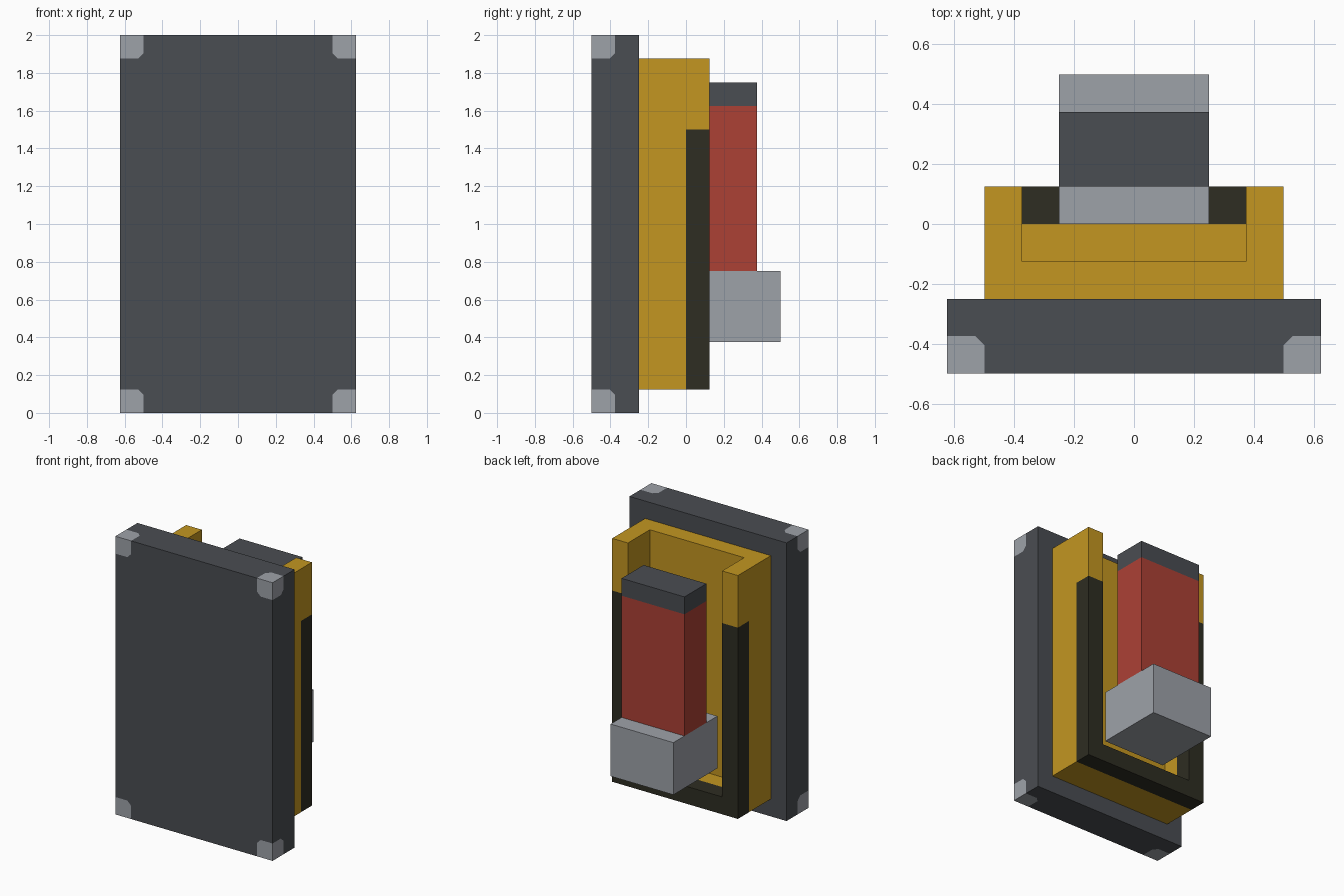
import bpy, bmesh
from mathutils import Vector

if "Cube" in bpy.data.objects:
    bpy.data.objects.remove(bpy.data.objects["Cube"])


def material(name, rgb):
    m = bpy.data.materials.new(name)
    lin = [((c / 255 + 0.055) / 1.055) ** 2.4 for c in rgb]
    m.diffuse_color = (*lin, 1)
    m.use_nodes = True
    m.node_tree.nodes["Principled BSDF"].inputs["Base Color"].default_value = m.diffuse_color
    return m


SLATE = material("slate", (74, 77, 82))
SILVER = material("silver", (158, 162, 169))
GOLD = material("gold", (195, 150, 33))
BLACK = material("warm_black", (46, 45, 34))
RED = material("red", (172, 65, 53))


def prism(outline, y0, y1):
    """Extrude an x-z outline along y."""
    bm = bmesh.new()
    f = bm.faces.new([bm.verts.new((x, y0, z)) for x, z in outline])
    r = bmesh.ops.extrude_face_region(bm, geom=[f])
    bmesh.ops.translate(bm, vec=(0, y1 - y0, 0),
                        verts=[v for v in r["geom"] if isinstance(v, bmesh.types.BMVert)])
    bmesh.ops.recalc_face_normals(bm, faces=bm.faces)
    return bm


def block(x, y0, y1, z0, z1):
    return prism([(-x, z0), (x, z0), (x, z1), (-x, z1)], y0, y1)


def cut(bm, co, no, faces=None):
    faces = list(bm.faces) if faces is None else faces
    geom = set(faces)
    for f in faces:
        geom.update(f.edges)
        geom.update(f.verts)
    bmesh.ops.bisect_plane(bm, geom=list(geom), dist=1e-5, plane_co=co, plane_no=no)


def finish(bm, name, mats, rule=None):
    if rule:
        bm.normal_update()
        for f in bm.faces:
            f.material_index = int(rule(f.calc_center_median(), f.normal))
    me = bpy.data.meshes.new(name)
    bm.to_mesh(me)
    bm.free()
    for m in mats:
        me.materials.append(m)
    bpy.context.collection.objects.link(bpy.data.objects.new(name, me))


# Front plate with clipped silver corners painted on its outer faces
NICK = 0.03
bm = block(0.625, -0.5, -0.25, 0, 2)
for x in (-0.5, 0.5):
    cut(bm, (x, 0, 0), (1, 0, 0))
for z in (0.125, 1.875):
    cut(bm, (0, 0, z), (0, 0, 1))
cut(bm, (0, -0.375, 0), (0, 1, 0))


def corner_depth(c):
    return Vector((abs(c.x) - 0.5, -0.375 - c.y, abs(c.z - 1) - 0.875))


def is_corner(c, n):
    d = corner_depth(c)
    if min(d) < 0.001:
        return False
    axis = max(range(3), key=lambda i: abs(n[i]))
    return sum(d) - d[axis] > NICK


for sx in (-1, 1):
    for sz in (-1, 1):
        for axis in range(3):
            faces = [f for f in bm.faces if abs(f.normal[axis]) > 0.9
                     and min(corner_depth(f.calc_center_median())) > 0.001
                     and f.calc_center_median().x * sx > 0
                     and (f.calc_center_median().z - 1) * sz > 0]
            no = Vector((sx, -1, sz))
            no[axis] = 0
            co = Vector((sx * 0.5, -0.375, 1 + sz * 0.875))
            k = (axis + 1) % 3
            co[k] += NICK * no[k]
            cut(bm, co, no, faces)
finish(bm, "front_plate", [SLATE, SILVER], is_corner)

# Gold backing panel
finish(block(0.5, -0.25, -0.125, 0.125, 1.875), "frame_panel", [GOLD])

# U-shaped frame, open at the top, with a black lower rim
bm = prism([(-0.5, 0.125), (0.5, 0.125), (0.5, 1.875), (0.375, 1.875),
            (0.375, 0.25), (-0.375, 0.25), (-0.375, 1.875), (-0.5, 1.875)], -0.125, 0.125)
cut(bm, (0, 0, 0), (0, 1, 0))
cut(bm, (0, 0, 1.5), (0, 0, 1))
finish(bm, "u_frame", [GOLD, BLACK],
       lambda c, n: c.y > 0.01 and c.z < 1.5 and n.y > -0.9)

# Red lever with slate cap
bm = block(0.25, 0.125, 0.375, 0.75, 1.75)
cut(bm, (0, 0, 1.625), (0, 0, 1))
finish(bm, "lever", [RED, SLATE], lambda c, n: c.z > 1.625)

# Silver block holding the lever
finish(block(0.25, 0, 0.5, 0.375, 0.75), "lever_base", [SILVER])
